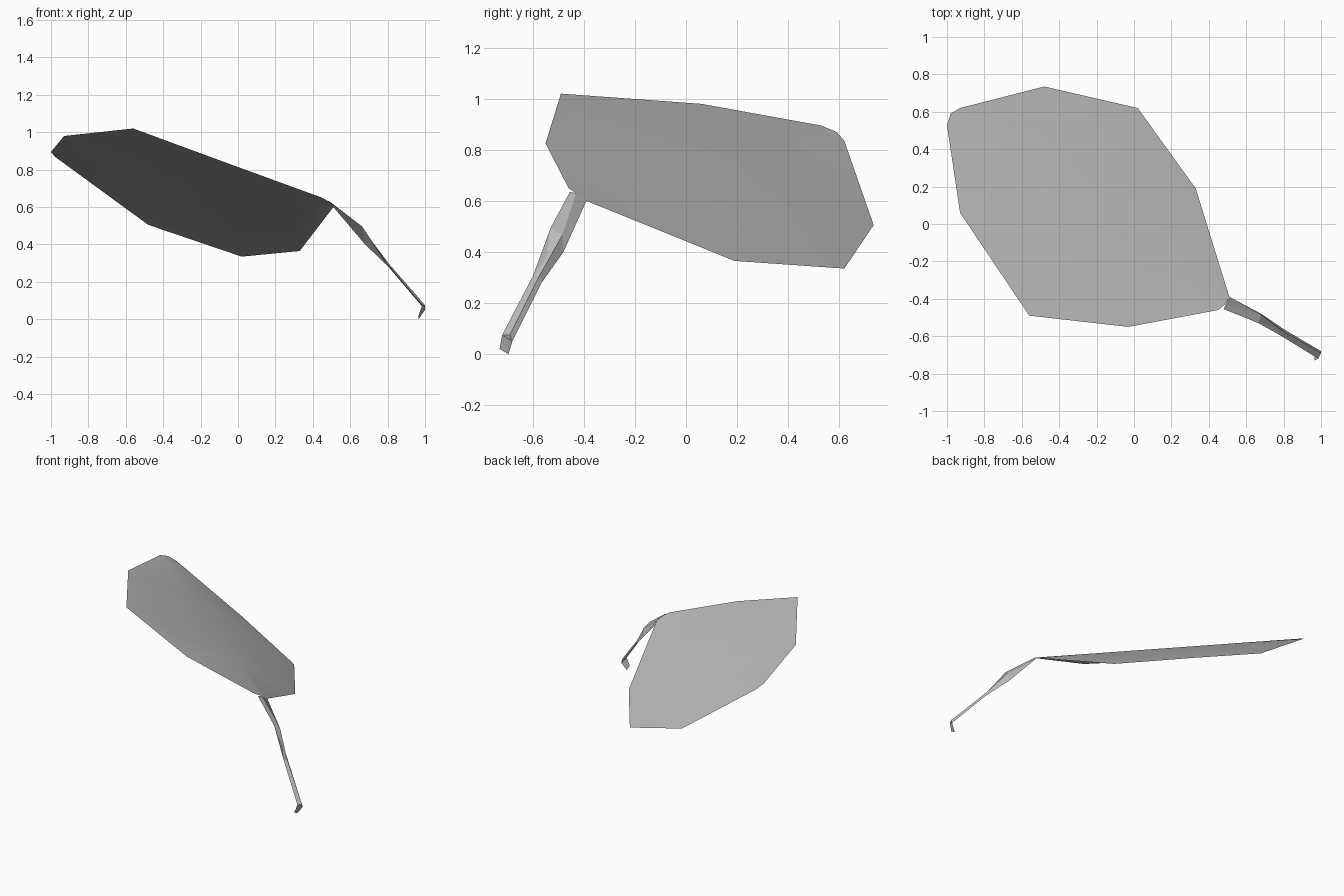
import bpy, bmesh
from mathutils import Vector

cube = bpy.data.objects.get("Cube")
if cube:
    bpy.data.objects.remove(cube, do_unlink=True)


def make_material(name, value):
    mat = bpy.data.materials.new(name)
    mat.use_nodes = True
    colour = (value, value, value, 1)
    mat.diffuse_color = colour
    mat.node_tree.nodes["Principled BSDF"].inputs["Base Color"].default_value = colour
    return mat


GREY = make_material("plain grey", 0.5)


def loft(name, rows, closed=False, angle=None):
    """Skin a grid of rows; every row has the same number of points."""
    bm = bmesh.new()
    grid = [[bm.verts.new(p) for p in row] for row in rows]
    n = len(rows[0])
    for a, b in zip(grid, grid[1:]):
        for i in range(n if closed else n - 1):
            j = (i + 1) % n
            bm.faces.new((a[i], a[j], b[j], b[i]))
    bmesh.ops.remove_doubles(bm, verts=bm.verts, dist=0.0005)
    bmesh.ops.recalc_face_normals(bm, faces=bm.faces)
    # Open sheets face upwards
    if not closed and sum(f.normal.z * f.calc_area() for f in bm.faces) < 0:
        bmesh.ops.reverse_faces(bm, faces=bm.faces)
    mesh = bpy.data.meshes.new(name)
    bm.to_mesh(mesh)
    bm.free()
    obj = bpy.data.objects.new(name, mesh)
    bpy.context.collection.objects.link(obj)
    mesh.materials.append(GREY)
    bpy.context.view_layer.objects.active = obj
    obj.select_set(True)
    if angle:
        bpy.ops.object.shade_smooth_by_angle(angle=angle)
    obj.select_set(False)
    return obj


# Leaf blade: straight midrib with a drooping rim on each side
base, tip = Vector((0.485, -0.43, 0.63)), Vector((-0.98, 0.59, 0.87))
low_rim = [(0.51, -0.39, 0.60), (0.33, 0.19, 0.365), (0.02, 0.62, 0.335),
           (-0.48, 0.735, 0.505), (-0.93, 0.62, 0.835)]
high_rim = [(0.45, -0.46, 0.65), (-0.03, -0.55, 0.825), (-0.56, -0.49, 1.02),
            (-0.93, 0.06, 0.98), (-1.0, 0.53, 0.895)]
midrib = [base.lerp(tip, i / 4) for i in range(5)]
loft("leaf_blade", list(zip(low_rim, midrib, high_rim)), angle=1.0)

# Stalk: tapering three-sided stem
loft("leaf_stalk", [
    [(0.48, -0.455, 0.635), (0.51, -0.39, 0.60), (0.49, -0.43, 0.63)],
    [(0.665, -0.53, 0.495), (0.68, -0.48, 0.40), (0.68, -0.485, 0.465)],
    [(0.79, -0.60, 0.305), (0.805, -0.565, 0.28), (0.80, -0.575, 0.305)],
    [(0.985, -0.72, 0.075), (1.0, -0.68, 0.05), (1.0, -0.69, 0.075)],
], closed=True)

# Bent end of the stalk
loft("stalk_end", [
    [(0.985, -0.72, 0.075), (1.0, -0.68, 0.05), (1.0, -0.69, 0.075)],
    [(0.965, -0.73, 0.02), (0.965, -0.695, 0.0), (0.972, -0.70, 0.01)],
], closed=True)
